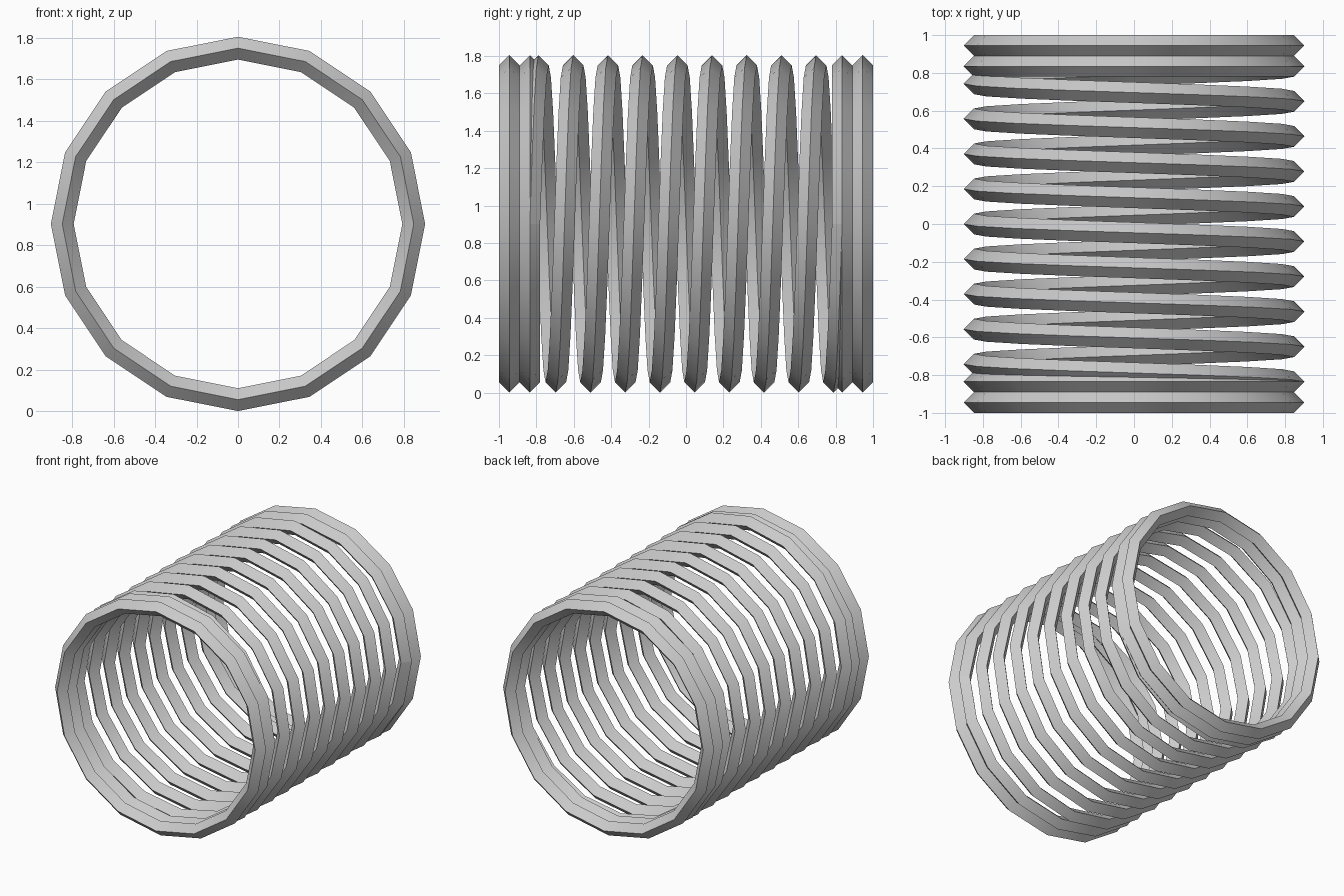
import bpy, bmesh
from math import cos, sin, tau, radians

if "Cube" in bpy.data.objects:
    bpy.data.objects.remove(bpy.data.objects["Cube"], do_unlink=True)

SIDES = 16          # segments per turn
RADIUS = 0.847      # centre line of the wire
HALF = 0.055        # half the width of the diamond wire
TURNS = 9
COIL_END = 0.835    # where the open coil meets its closing rings

metal = bpy.data.materials.new("light_grey_metal")
metal.use_nodes = True
grey = (0.6, 0.6, 0.6, 1)
metal.diffuse_color = grey
metal.node_tree.nodes["Principled BSDF"].inputs["Base Color"].default_value = grey

DIAMOND = [(HALF, 0), (0, HALF), (-HALF, 0), (0, -HALF)]


def wire(name, start, end, turns, closed):
    """Sweep the diamond section around the y axis, rising from start to end."""
    bm = bmesh.new()
    steps = SIDES * turns
    sections = []
    for i in range(steps if closed else steps + 1):
        a = tau * i / SIDES
        y = start + (end - start) * i / steps
        sections.append([bm.verts.new(((RADIUS + r) * cos(a), y + d,
                                       RADIUS + HALF + (RADIUS + r) * sin(a)))
                         for r, d in DIAMOND])
    for i in range(steps):
        p, q = sections[i], sections[(i + 1) % len(sections)]
        for k in range(4):
            n = (k + 1) % 4
            bm.faces.new((p[k], p[n], q[n], q[k]))
    if not closed:
        bm.faces.new(sections[0])
        bm.faces.new(sections[-1])
    bmesh.ops.recalc_face_normals(bm, faces=bm.faces)
    mesh = bpy.data.meshes.new(name)
    bm.to_mesh(mesh)
    bm.free()
    mesh.materials.append(metal)
    obj = bpy.data.objects.new(name, mesh)
    bpy.context.collection.objects.link(obj)
    bpy.ops.object.select_all(action="DESELECT")
    obj.select_set(True)
    bpy.context.view_layer.objects.active = obj
    bpy.ops.object.shade_smooth_by_angle(angle=radians(30))


# Open coil
wire("spring_coil", -COIL_END, COIL_END, TURNS, False)

# Two flat closed turns at each end
for side, label in ((-1, "front"), (1, "back")):
    inner = side * COIL_END
    outer = side * (COIL_END + 2 * HALF)
    wire(label + "_inner_ring", inner, inner, 1, True)
    wire(label + "_end_ring", outer, outer, 1, True)
